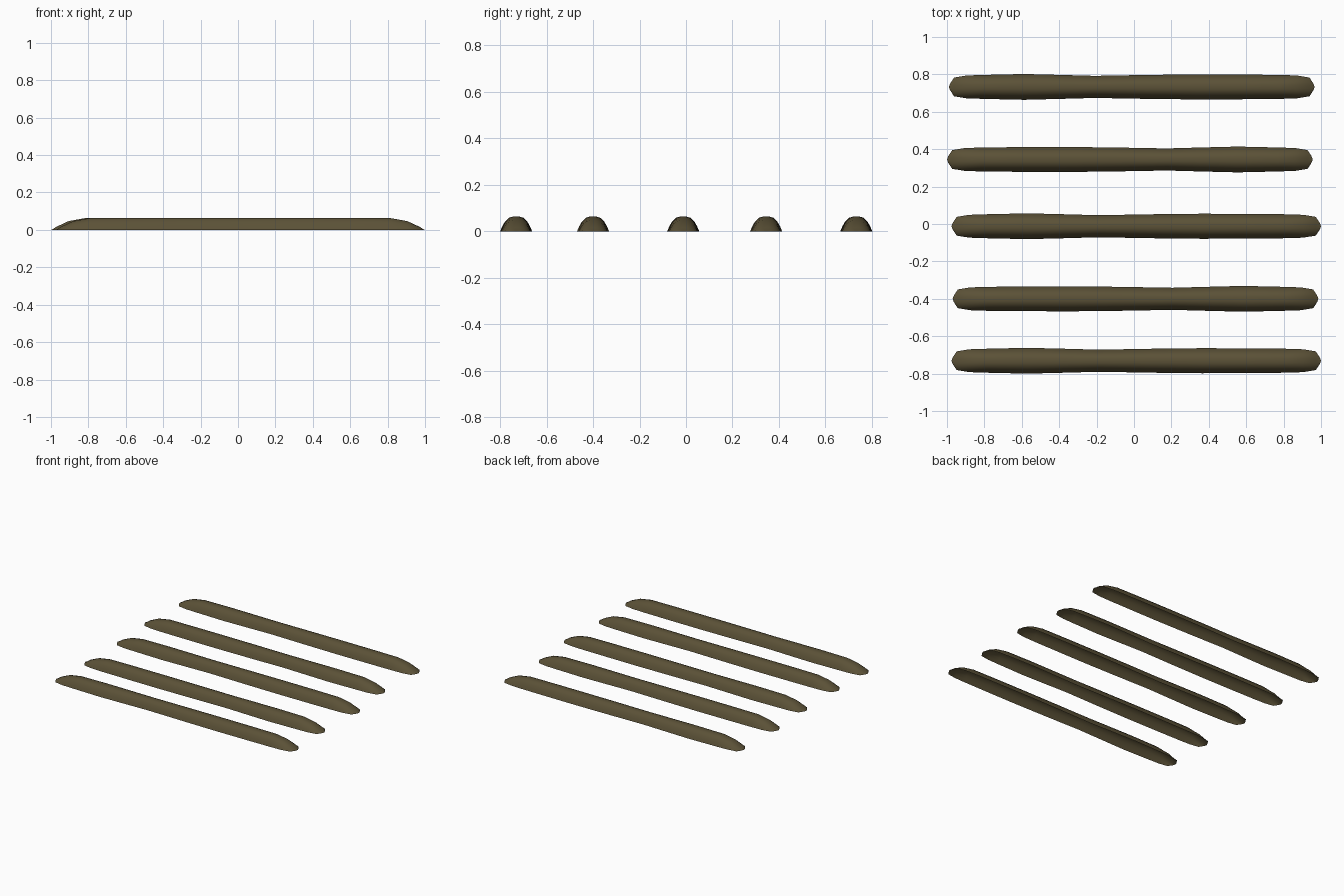
import bpy

if "Cube" in bpy.data.objects:
    bpy.data.objects.remove(bpy.data.objects["Cube"])

# Half-round cross-section: (share of half width, share of height)
SECTION = [(-1, 0), (-0.87, 0.33), (-0.70, 0.65), (-0.45, 0.91), (-0.18, 1),
           (0.18, 1), (0.45, 0.91), (0.70, 0.65), (0.87, 0.33), (1, 0)]

# Stations along a ridge: x, half width, height
STATIONS = [(-0.978, 0.018, 0.002), (-0.957, 0.05, 0.016), (-0.89, 0.061, 0.047),
            (-0.80, 0.064, 0.063), (-0.58, 0.069, 0.064), (-0.38, 0.064, 0.064),
            (-0.2, 0.059, 0.064), (0.08, 0.064, 0.064), (0.35, 0.067, 0.064),
            (0.60, 0.066, 0.064), (0.80, 0.064, 0.063), (0.89, 0.061, 0.047),
            (0.957, 0.05, 0.016), (0.978, 0.018, 0.002)]

soil = bpy.data.materials.new("soil")
soil.diffuse_color = (0.105, 0.083, 0.038, 1)
soil.use_nodes = True
soil.node_tree.nodes["Principled BSDF"].inputs["Base Color"].default_value = soil.diffuse_color


def ridge(name, cx, cy, half_len, turn):
    """Open-bottomed soil ridge; turn = -1 rotates it half a turn."""
    k = half_len / 0.978
    n = len(SECTION)
    verts = [(cx + turn * x * k, cy + turn * w * u, h * v)
             for x, w, h in STATIONS for u, v in SECTION]
    faces = [(i * n + j, (i + 1) * n + j, (i + 1) * n + j + 1, i * n + j + 1)
             for i in range(len(STATIONS) - 1) for j in range(n - 1)]
    # Pointed tips on the ground
    for end, x in ((0, -0.985), (len(STATIONS) - 1, 0.985)):
        tip = len(verts)
        verts.append((cx + turn * x * k, cy, 0))
        for j in range(n - 1):
            a, b = end * n + j, end * n + j + 1
            faces.append((tip, a, b) if end == 0 else (tip, b, a))
    mesh = bpy.data.meshes.new(name)
    mesh.from_pydata(verts, [], faces)
    mesh.materials.append(soil)
    mesh.shade_smooth()
    obj = bpy.data.objects.new(name, mesh)
    bpy.context.collection.objects.link(obj)


# Five rows, alternate ones turned round
ROWS = [(0.012, -0.731, 0.981, 1), (0.008, -0.40, 0.971, -1), (0.012, -0.012, 0.981, 1),
        (-0.022, 0.345, 0.971, -1), (-0.012, 0.733, 0.971, 1)]
for i, (cx, cy, half, turn) in enumerate(ROWS):
    ridge(f"soil_ridge_{i + 1}", cx, cy, half, turn)
